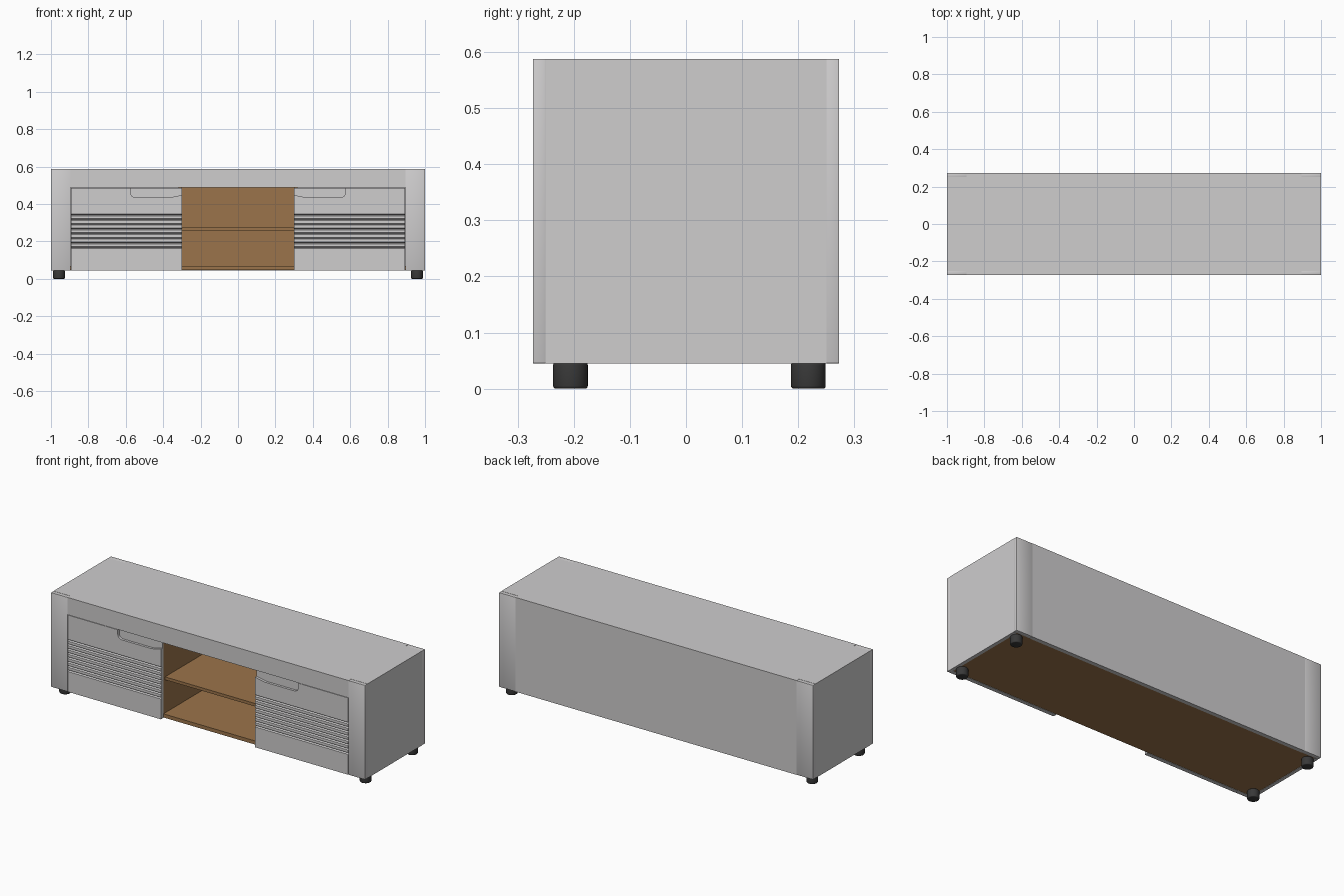
import bpy, bmesh, math

cube = bpy.data.objects.get("Cube")
if cube:
    bpy.data.objects.remove(cube, do_unlink=True)


def material(name, rgb, rough=0.5):
    m = bpy.data.materials.new(name)
    m.use_nodes = True
    m.diffuse_color = (*rgb, 1)
    bsdf = m.node_tree.nodes["Principled BSDF"]
    bsdf.inputs["Base Color"].default_value = (*rgb, 1)
    bsdf.inputs["Roughness"].default_value = rough
    return m


GREY = material("light grey", (0.62, 0.61, 0.615))
WOOD = material("brown wood", (0.33, 0.175, 0.07))
BLACK = material("dark rubber", (0.04, 0.04, 0.04))


def finish(name, bm, mat):
    bmesh.ops.recalc_face_normals(bm, faces=bm.faces)
    mesh = bpy.data.meshes.new(name)
    bm.to_mesh(mesh)
    bm.free()
    mesh.materials.append(mat)
    ob = bpy.data.objects.new(name, mesh)
    bpy.context.collection.objects.link(ob)
    return ob


def activate(ob):
    bpy.ops.object.select_all(action="DESELECT")
    ob.select_set(True)
    bpy.context.view_layer.objects.active = ob


def smooth(ob, degrees=35):
    activate(ob)
    bpy.ops.object.shade_smooth_by_angle(angle=math.radians(degrees))


def bevel(ob, width, segments=3):
    mod = ob.modifiers.new("Bevel", "BEVEL")
    mod.width, mod.segments = width, segments
    activate(ob)
    bpy.ops.object.modifier_apply(modifier=mod.name)
    smooth(ob)


def box(name, x, y, z, mat):
    bm = bmesh.new()
    bmesh.ops.create_cube(bm, size=1)
    for v in bm.verts:
        v.co = [r[0] if c < 0 else r[1] for r, c in zip((x, y, z), v.co)]
    return finish(name, bm, mat)


def prism(name, points, offset, mat):
    """Extrude a closed outline of 3D points along an offset."""
    bm = bmesh.new()
    face = bm.faces.new([bm.verts.new(p) for p in points])
    ext = bmesh.ops.extrude_face_region(bm, geom=[face])
    bmesh.ops.translate(bm, vec=offset,
                        verts=[e for e in ext["geom"] if isinstance(e, bmesh.types.BMVert)])
    return finish(name, bm, mat)


# Main levels
W, D, IN, POST = 1.0, 0.273, 0.25, 0.895
BASE, RAIL, SLAB, TOP = 0.045, 0.489, 0.564, 0.588
DOOR_IN = 0.3

# Top slab, notched at the corners for the posts
quarter = [(W, IN), (POST, IN), (POST, D)]
outline = (quarter + [(-x, y) for x, y in reversed(quarter)]
           + [(-x, -y) for x, y in quarter] + [(x, -y) for x, y in reversed(quarter)])
prism("top_slab", [(x, y, SLAB) for x, y in outline], (0, 0, TOP - SLAB), GREY)
box("front_rail", (-POST, POST), (-D, -IN), (RAIL, SLAB), GREY)
box("back_panel", (-POST, POST), (IN, D), (BASE, SLAB), GREY)

# Wooden carcass
box("bottom_panel", (-0.98, 0.98), (-IN, IN), (BASE + 0.002, 0.068), WOOD)
box("back_lining", (-DOOR_IN, DOOR_IN), (IN - 0.01, IN), (0.068, SLAB), WOOD)
box("middle_shelf", (-DOOR_IN, DOOR_IN), (-0.235, IN - 0.01), (0.258, 0.275), WOOD)


def door_profile():
    """Side outline of a door with a band of rounded slats."""
    pts = [(-IN, RAIL - 0.002), (-D, RAIL - 0.002)]
    step, count, start = 0.025, 7, 0.342
    for i in range(count + 1):
        z = start - i * step
        pts += [(-D, z + 0.005), (-D + 0.004, z + 0.002), (-D + 0.009, z),
                (-D + 0.004, z - 0.002), (-D, z - 0.005)]
    return pts + [(-D, BASE), (-IN, BASE)]


def handle_cutter(s):
    """Block with a rounded lower outer corner that scoops out the grip."""
    r, x0, x1, z0 = 0.025, 0.28, 0.575, 0.436
    pts = [(x0, 0.5), (x0, z0 + 0.018), (0.32, z0 + 0.008), (0.36, z0)]
    for i in range(7):
        a = math.radians(-90 + 15 * i)
        pts.append((x1 - r + r * math.cos(a), z0 + r + r * math.sin(a)))
    pts.append((x1, 0.5))
    return prism("handle_cutter", [(s * x, -0.3, z) for x, z in pts],
                 (0, 0.3 - D + 0.014, 0), GREY)


for s, side in ((1, "left"), (-1, "right")):
    # Side panel and inner partition
    box(side + "_side_panel", sorted((s * 0.98, s * W)), (-IN, IN), (BASE, SLAB), GREY)
    box(side + "_partition", sorted((s * DOOR_IN, s * (DOOR_IN + 0.018))),
        (-IN, IN), (0.068, SLAB), WOOD)

    # Slatted door with scooped handle
    door = prism(side + "_door", [(s * DOOR_IN, y, z) for y, z in door_profile()],
                 (s * (POST - 0.002 - DOOR_IN), 0, 0), GREY)
    cutter = handle_cutter(s)
    cutter.hide_render = True
    cut = door.modifiers.new("Handle", "BOOLEAN")
    cut.object, cut.operation, cut.solver = cutter, "DIFFERENCE", "EXACT"
    activate(door)
    bpy.ops.object.modifier_apply(modifier=cut.name)
    bpy.data.objects.remove(cutter, do_unlink=True)
    smooth(door, 30)

    # Corner posts and feet
    for f, end, foot_y in ((-1, "front", -0.206), (1, "back", 0.218)):
        post = box(f"{end}_{side}_post", sorted((s * POST, s * W)),
                   sorted((f * IN, f * D)), (BASE, TOP), GREY)
        bevel(post, 0.002, 2)
        bm = bmesh.new()
        bmesh.ops.create_cone(bm, cap_ends=True, segments=32, radius1=0.031,
                              radius2=0.031, depth=BASE + 0.002)
        bmesh.ops.translate(bm, vec=(s * 0.957, foot_y, (BASE + 0.002) / 2), verts=bm.verts)
        bevel(finish(f"{end}_{side}_foot", bm, BLACK), 0.005)
